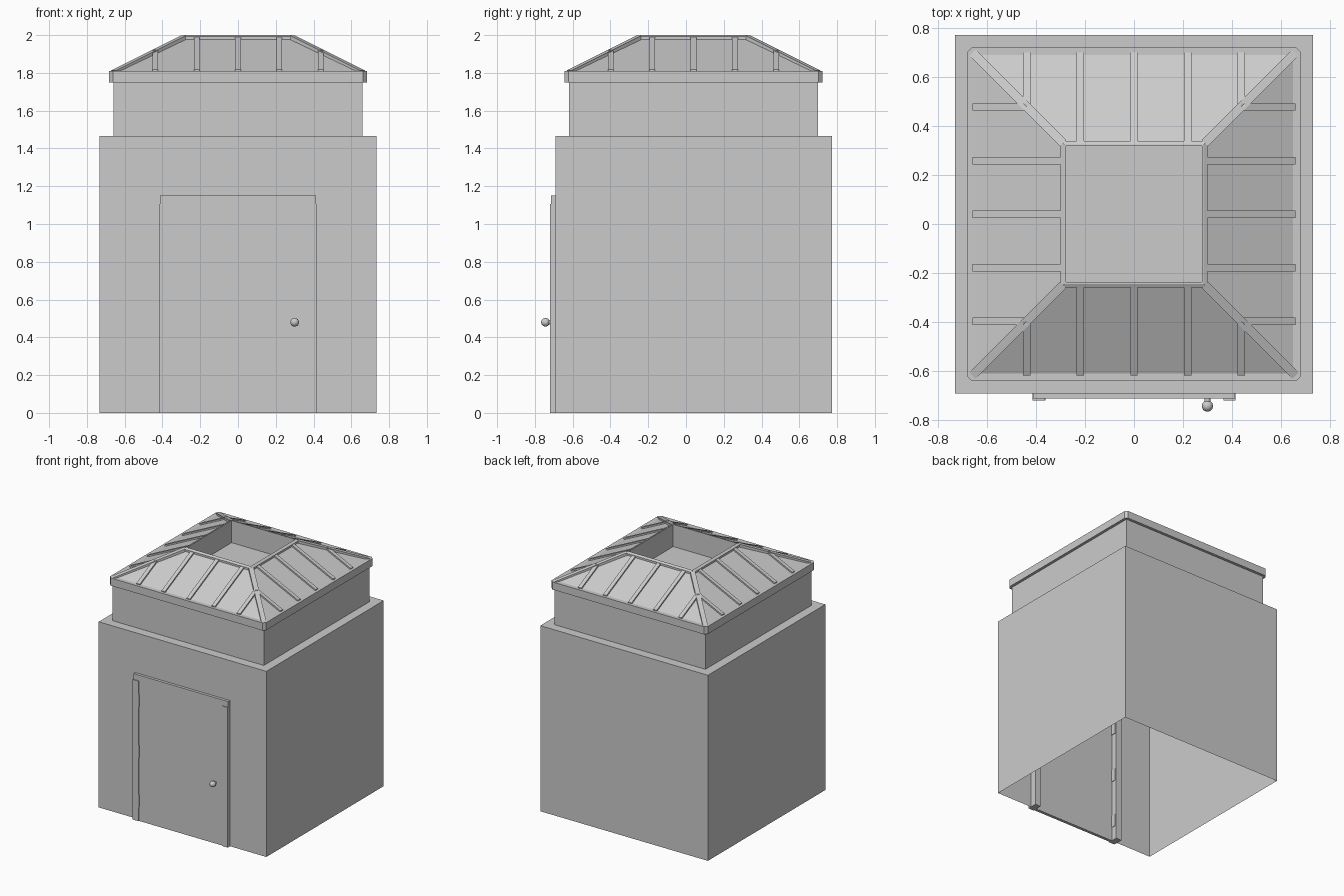
import bpy, bmesh, math
from mathutils import Matrix, Vector

cube = bpy.data.objects.get("Cube")
if cube:
    bpy.data.objects.remove(cube, do_unlink=True)

grey = bpy.data.materials.new("plain_grey")
grey.use_nodes = True
grey.diffuse_color = (0.6, 0.6, 0.6, 1)
grey.node_tree.nodes["Principled BSDF"].inputs["Base Color"].default_value = (0.6, 0.6, 0.6, 1)

CENTRE_Y = 0.04


def finish(name, bm):
    mesh = bpy.data.meshes.new(name)
    bm.to_mesh(mesh)
    bm.free()
    mesh.materials.append(grey)
    obj = bpy.data.objects.new(name, mesh)
    bpy.context.scene.collection.objects.link(obj)
    return obj


def shell(name, rings, chamfer=0.0, cap=False):
    """Stack of square rings (half width, height), joined by flat faces."""
    bm = bmesh.new()
    loops = []
    for h, z in rings:
        c = h - chamfer
        if chamfer:
            pts = [(c, -h), (h, -c), (h, c), (c, h), (-c, h), (-h, c), (-h, -c), (-c, -h)]
        else:
            pts = [(h, -h), (h, h), (-h, h), (-h, -h)]
        loops.append([bm.verts.new((x, y + CENTRE_Y, z)) for x, y in pts])
    for low, high in zip(loops, loops[1:]):
        n = len(low)
        for i in range(n):
            j = (i + 1) % n
            bm.faces.new((low[i], low[j], high[j], high[i]))
    if cap:
        bm.faces.new(loops[-1])
    return finish(name, bm)


def box(name, lo, hi):
    lo, hi = Vector(lo), Vector(hi)
    bm = bmesh.new()
    bmesh.ops.create_cube(bm, size=1)
    for v in bm.verts:
        v.co = (lo + hi) / 2 + v.co * (hi - lo)
    return finish(name, bm)


def bar(name, profile, offset, width, angle):
    """Sloping bar: (outward, height) profile given a width, turned about the roof axis."""
    bm = bmesh.new()
    face = bm.faces.new([bm.verts.new((offset - width / 2, -r, z)) for r, z in profile])
    side = bmesh.ops.extrude_face_region(bm, geom=[face])["geom"]
    for v in side:
        if isinstance(v, bmesh.types.BMVert):
            v.co.x += width
    bmesh.ops.recalc_face_normals(bm, faces=bm.faces)
    turn = Matrix.Translation((0, CENTRE_Y, 0)) @ Matrix.Rotation(angle, 4, "Z")
    bmesh.ops.transform(bm, matrix=turn, verts=bm.verts)
    return finish(name, bm)


# Walls, open underneath, with the stepped upper tier
shell("walls", [(0.732, 0), (0.732, 1.465), (0.66, 1.465), (0.66, 1.80)])

# Eaves trim with clipped corners
shell("eaves_trim", [(0.655, 1.75), (0.682, 1.75), (0.682, 1.81), (0.65, 1.81)], chamfer=0.02)

# Roof slopes, top curb and sunken well
shell("roof", [(0.66, 1.805), (0.30, 1.977), (0.30, 1.992), (0.285, 2.0),
               (0.278, 2.0), (0.278, 1.825)], cap=True)


# Ribs on each slope, stopping at the hips
def slope(r):
    return 1.805 + (0.66 - r) * 0.478


for side in range(4):
    for k in range(-2, 3):
        x = k * 0.219
        inner = max(0.30, abs(x))
        profile = [(0.66, slope(0.66) - 0.01), (0.66, slope(0.66) + 0.012),
                   (inner, slope(inner) + 0.012), (inner, slope(inner) - 0.01)]
        bar("roof_rib", profile, x, 0.03, side * math.pi / 2)
    # Hip bar on the corner
    hip = [(0.635, 1.80), (0.66, 1.812), (0.29, 1.997), (0.29, 1.96)]
    bar("roof_hip", [(r * math.sqrt(2), z) for r, z in hip], 0, 0.036,
        math.pi / 4 + side * math.pi / 2)

# Door with posts on both sides that pass through the wall
box("door", (-0.413, -0.714, 0), (0.413, -0.69, 1.15))
for name, s in (("left_post", 1), ("right_post", -1)):
    box(name, (s * 0.39 - 0.025, -0.721, 0), (s * 0.39 + 0.025, -0.64, 1.105))

# Hinges
for z in (0.16, 0.55, 0.95):
    box("hinge", (-0.368, -0.721, z - 0.05), (-0.361, -0.65, z + 0.05))

# Knob on a short stem
bm = bmesh.new()
bmesh.ops.create_uvsphere(bm, u_segments=24, v_segments=12, radius=0.023,
                          matrix=Matrix.Translation((0.30, -0.744, 0.48)))
bmesh.ops.create_cone(bm, cap_ends=True, segments=16, radius1=0.012, radius2=0.012, depth=0.03,
                      matrix=Matrix.Translation((0.30, -0.72, 0.48)) @ Matrix.Rotation(math.pi / 2, 4, "X"))
knob = finish("door_knob", bm)
bpy.ops.object.select_all(action="DESELECT")
knob.select_set(True)
bpy.context.view_layer.objects.active = knob
bpy.ops.object.shade_smooth_by_angle(angle=math.radians(40))
